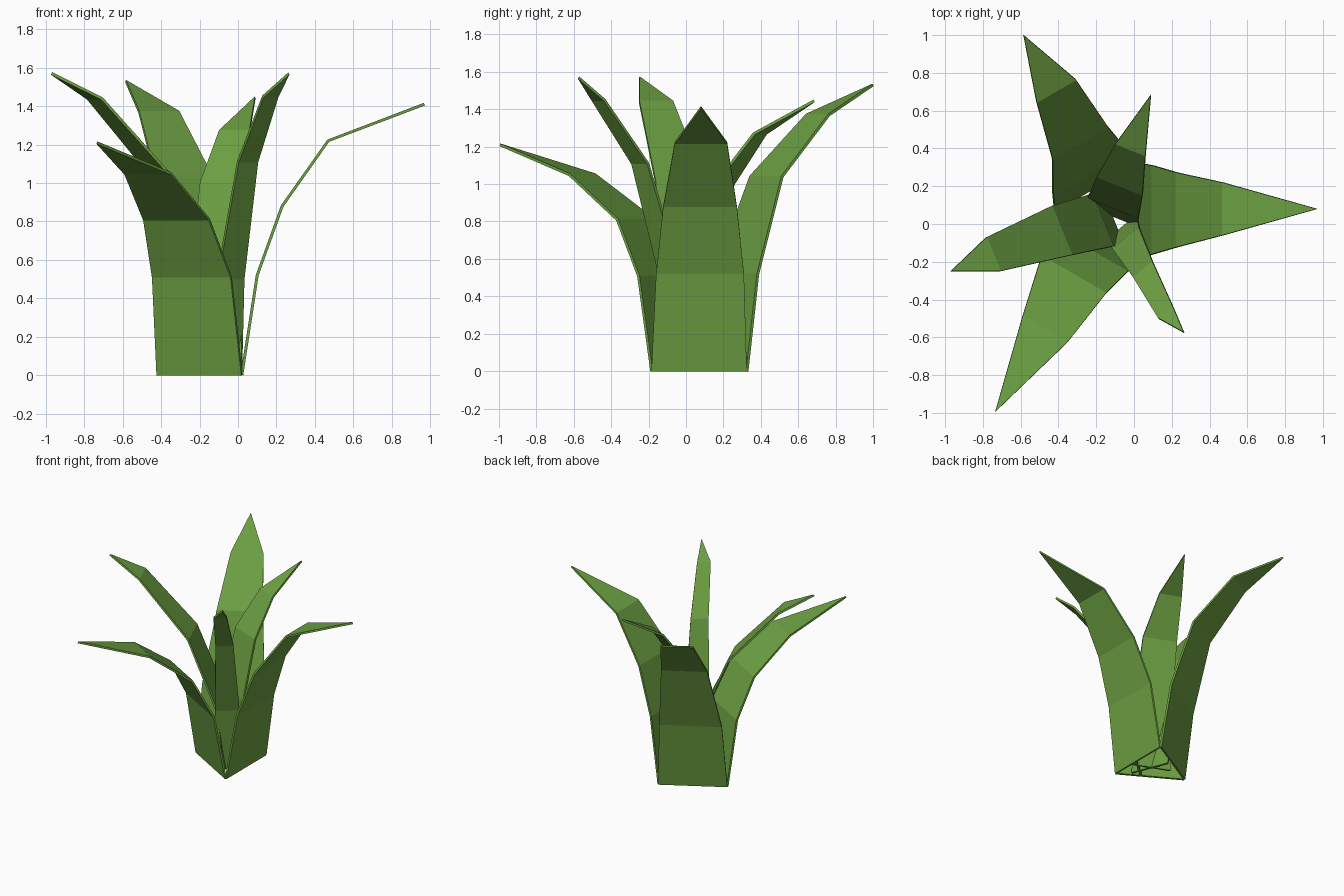
import bpy, bmesh, math
from mathutils import Vector

cube = bpy.data.objects.get("Cube")
if cube:
    bpy.data.objects.remove(cube, do_unlink=True)

# One leaf green for the whole plant
green = bpy.data.materials.new("leaf_green")
green.use_nodes = True
color = (0.15, 0.35, 0.055, 1)
green.diffuse_color = color
bsdf = green.node_tree.nodes["Principled BSDF"]
bsdf.inputs["Base Color"].default_value = color
bsdf.inputs["Roughness"].default_value = 0.9


def leaf(name, facing, spine, tip):
    """Bent blade: spine stations are (x, y, z, half width), closed by a pointed tip."""
    a = math.radians(facing)
    side = Vector((-math.sin(a), math.cos(a), 0))
    bm = bmesh.new()
    rows = []
    for x, y, z, half in spine:
        mid = Vector((x, y, z))
        rows.append([bm.verts.new(mid - side * half), bm.verts.new(mid + side * half)])
    for low, high in zip(rows, rows[1:]):
        bm.faces.new((low[0], low[1], high[1], high[0]))
    bm.faces.new((rows[-1][0], rows[-1][1], bm.verts.new(tip)))
    mesh = bpy.data.meshes.new(name)
    bm.to_mesh(mesh)
    bm.free()
    mesh.materials.append(green)
    obj = bpy.data.objects.new(name, mesh)
    bpy.context.collection.objects.link(obj)
    thick = obj.modifiers.new("thickness", "SOLIDIFY")
    thick.thickness = 0.015
    thick.offset = 0


# Three wide outer leaves whose bases form a triangle
leaf("outer_leaf_left", 0,
     [(.02, .07, 0, .255), (.1, .075, .52, .235), (.23, .075, .88, .197), (.47, .08, 1.22, .14)],
     (.97, .08, 1.41))
leaf("outer_leaf_back", 120,
     [(-.2, .2, 0, .255), (-.23, .27, .52, .23), (-.285, .43, 1.04, .17), (-.412, .705, 1.37, .12)],
     (-.585, 1, 1.53))
leaf("outer_leaf_front", 240,
     [(-.2, -.057, 0, .255), (-.24, -.137, .51, .236), (-.32, -.27, .81, .197), (-.47, -.555, 1.05, .138)],
     (-.735, -.995, 1.21))

# Three narrower inner leaves
leaf("inner_leaf_right", 202,
     [(-.12, .04, 0, .15), (-.17, .02, .5, .15), (-.385, -.035, 1.02, .14), (-.745, -.16, 1.44, .097)],
     (-.97, -.25, 1.57))
leaf("inner_leaf_front", -50,
     [(-.06, -.02, 0, .1), (-.04, -.08, .5, .09), (.05, -.245, 1.11, .066), (.168, -.468, 1.45, .05)],
     (.265, -.575, 1.57))
leaf("inner_leaf_back", 68,
     [(-.12, .05, 0, .15), (-.11, .09, .55, .145), (-.075, .205, 1, .13), (-.018, .395, 1.27, .085)],
     (.09, .685, 1.445))
